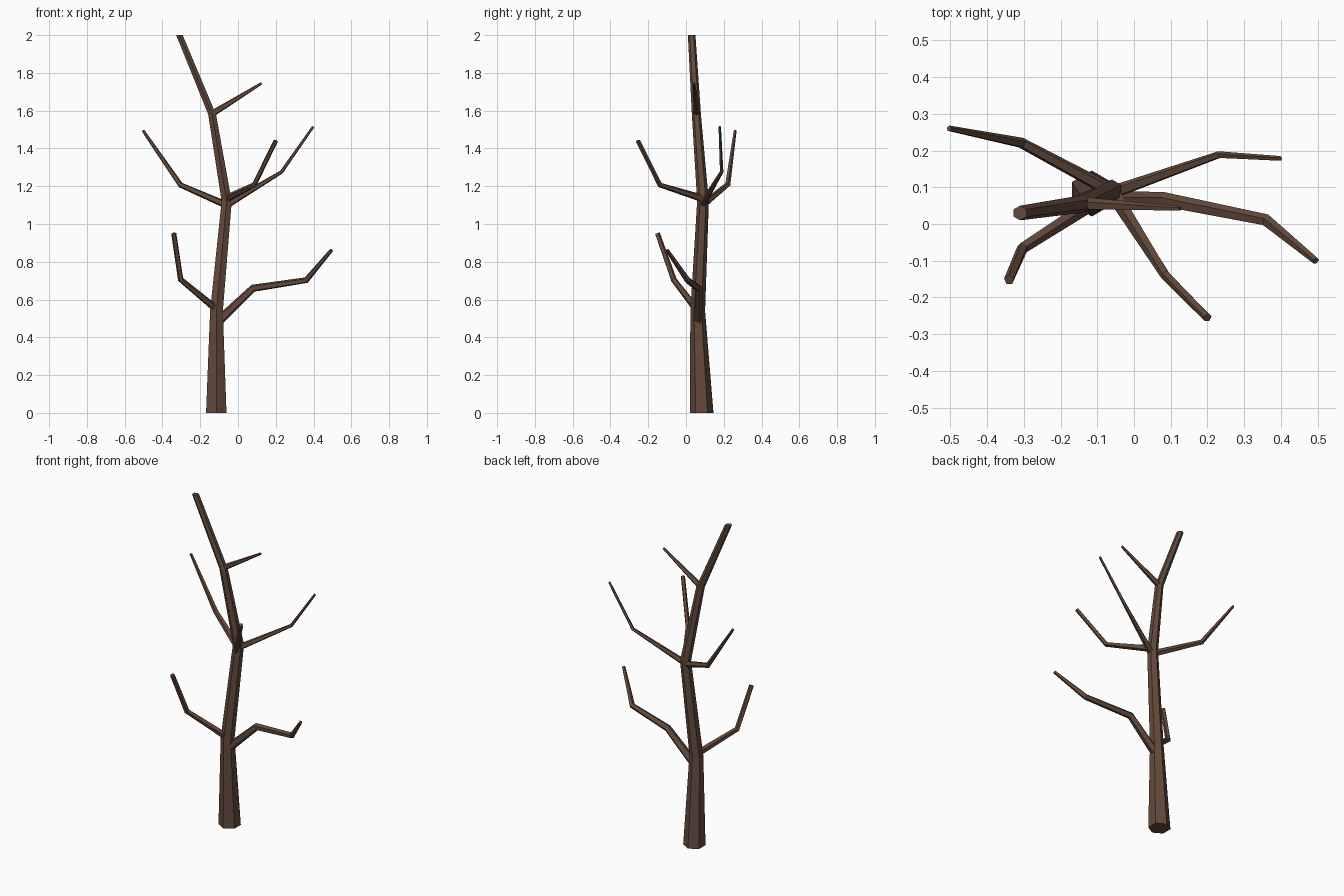
import bpy, bmesh, math
from mathutils import Vector

if "Cube" in bpy.data.objects:
    bpy.data.objects.remove(bpy.data.objects["Cube"])

bark = bpy.data.materials.new("bark brown")
bark.diffuse_color = (0.125, 0.068, 0.045, 1)
bark.use_nodes = True
bark.node_tree.nodes["Principled BSDF"].inputs["Base Color"].default_value = bark.diffuse_color


def limb(name, points, sides, level=False):
    """Tapered faceted tube through (x, y, z, radius) points."""
    pos = [Vector(p[:3]) for p in points]
    last = len(pos) - 1
    bm = bmesh.new()
    rings = []
    for i, p in enumerate(pos):
        # ring plane bisects the bend, or stays horizontal for the trunk
        d_in = (p - pos[max(i - 1, 0)]).normalized()
        d_out = (pos[min(i + 1, last)] - p).normalized()
        t = Vector((0, 0, 1)) if level else (d_in + d_out).normalized()
        u = Vector((0, 1, 0))
        u = (u - t * u.dot(t)).normalized()
        v = t.cross(u)
        ring = []
        for k in range(sides):
            a = 2 * math.pi * k / sides
            ring.append(bm.verts.new(p + (u * math.cos(a) + v * math.sin(a)) * points[i][3]))
        rings.append(ring)
    for a, b in zip(rings, rings[1:]):
        for k in range(sides):
            n = (k + 1) % sides
            bm.faces.new((a[k], a[n], b[n], b[k]))
    bm.faces.new(rings[0][::-1])
    bm.faces.new(rings[-1])
    bmesh.ops.recalc_face_normals(bm, faces=bm.faces)
    me = bpy.data.meshes.new(name)
    bm.to_mesh(me)
    bm.free()
    me.materials.append(bark)
    bpy.context.collection.objects.link(bpy.data.objects.new(name, me))


# Trunk
limb("trunk", [(-0.115, 0.083, 0, 0.0625), (-0.114, 0.062, 0.54, 0.039),
               (-0.06, 0.09, 1.12, 0.031), (-0.137, 0.055, 1.58, 0.024),
               (-0.31, 0.03, 2.0, 0.02)], 6, level=True)

# Branches, lowest first
branches = {
    "low_right_branch": [(-0.105, 0.065, 0.485, 0.026), (0.08, 0.066, 0.66, 0.021),
                         (0.36, 0.01, 0.702, 0.017), (0.495, -0.1, 0.862, 0.01)],
    "low_left_branch": [(-0.115, 0.055, 0.55, 0.02), (-0.303, -0.065, 0.705, 0.016),
                        (-0.34, -0.152, 0.95, 0.014)],
    "mid_left_branch": [(-0.06, 0.088, 1.1, 0.02), (-0.305, 0.22, 1.207, 0.015),
                        (-0.503, 0.26, 1.495, 0.008)],
    "mid_right_branch": [(-0.06, 0.085, 1.1, 0.019), (0.23, 0.188, 1.275, 0.01),
                         (0.398, 0.178, 1.515, 0.007)],
    "front_branch": [(-0.06, 0.088, 1.135, 0.021), (0.085, -0.138, 1.207, 0.014),
                     (0.2, -0.255, 1.44, 0.012)],
    "top_branch": [(-0.135, 0.055, 1.585, 0.018), (0.125, 0.042, 1.745, 0.007)],
}
for name, points in branches.items():
    limb(name, points, 5)
